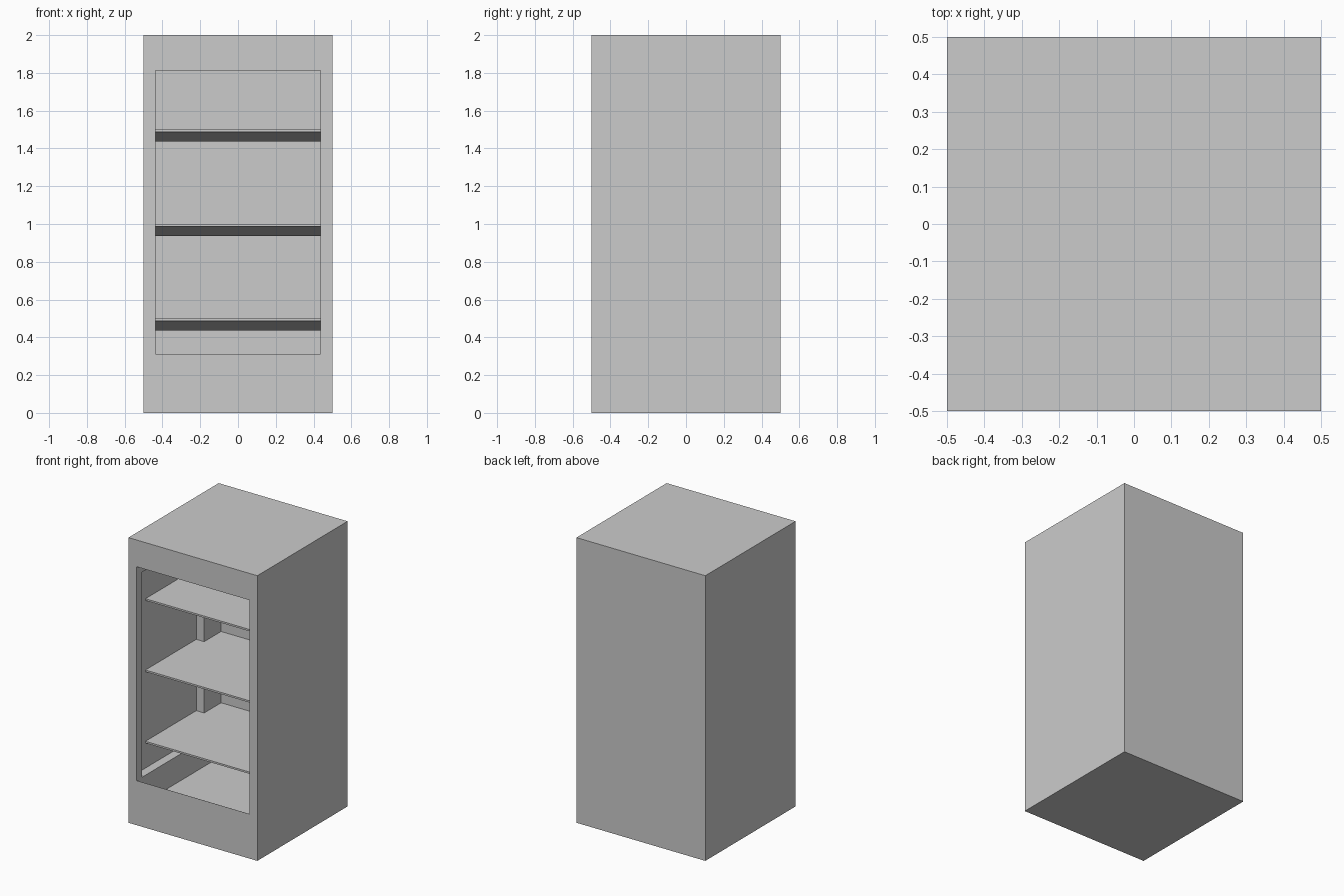
import bpy, bmesh

if "Cube" in bpy.data.objects:
    bpy.data.objects.remove(bpy.data.objects["Cube"])

U = 1 / 16          # module the whole cabinet is laid out on
SKIN = 0.001        # paper-thin outer panel where the cavity reaches the outside


def box(name, lo, hi):
    bm = bmesh.new()
    bmesh.ops.create_cube(bm, size=1)
    for v in bm.verts:
        v.co = [lo[i] + (v.co[i] + 0.5) * (hi[i] - lo[i]) for i in range(3)]
    return add(name, bm)


def add(name, bm):
    bmesh.ops.recalc_face_normals(bm, faces=bm.faces)
    mesh = bpy.data.meshes.new(name)
    bm.to_mesh(mesh)
    bm.free()
    ob = bpy.data.objects.new(name, mesh)
    bpy.context.collection.objects.link(ob)
    return ob


def carve(target, cutter):
    mod = target.modifiers.new("carve", 'BOOLEAN')
    mod.operation = 'DIFFERENCE'
    mod.solver = 'EXACT'
    mod.object = cutter
    bpy.context.view_layer.objects.active = target
    bpy.ops.object.modifier_apply(modifier=mod.name)
    bpy.data.objects.remove(cutter)


def shelf(name, top):
    # T-shaped plan: wide front board, narrower tongue into the back recess
    w, n = 8 * U - SKIN, 7 * U
    front, step, back = -5 * U, 4 * U, 7 * U
    plan = [(-w, front), (w, front), (w, step), (n, step), (-n, step), (-w, step),
            (n, back), (-n, back)]
    bm = bmesh.new()
    v = [bm.verts.new((x, y, top)) for x, y in plan]
    faces = [bm.faces.new(v[:6]), bm.faces.new((v[4], v[3], v[6], v[7]))]
    res = bmesh.ops.extrude_face_region(bm, geom=faces, use_keep_orig=True)
    # underside tapers to a thin front edge
    for e in res["geom"]:
        if isinstance(e, bmesh.types.BMVert):
            e.co.z -= 0.0125 if e.co.y < 0 else U
    return add(name, bm)


# Cabinet body with a tall narrow cavity, a wide side cavity and a front opening
body = box("cabinet_body", (-0.5, -0.5, 0), (0.5, 0.5, 2))
carve(body, box("main_cavity", (-7 * U, -0.5 + SKIN, 2 * U), (7 * U, 7 * U, 29 * U)))
carve(body, box("side_cavity", (-0.5 + SKIN, -7 * U, 5 * U), (0.5 - SKIN, 4 * U, 28 * U)))
carve(body, box("front_opening", (-7 * U, -0.6, 5 * U), (7 * U, 0, 29 * U)))

# Three shelves
for i, top in enumerate((0.5, 1.0, 1.5)):
    shelf(f"shelf_{i + 1}", top)
